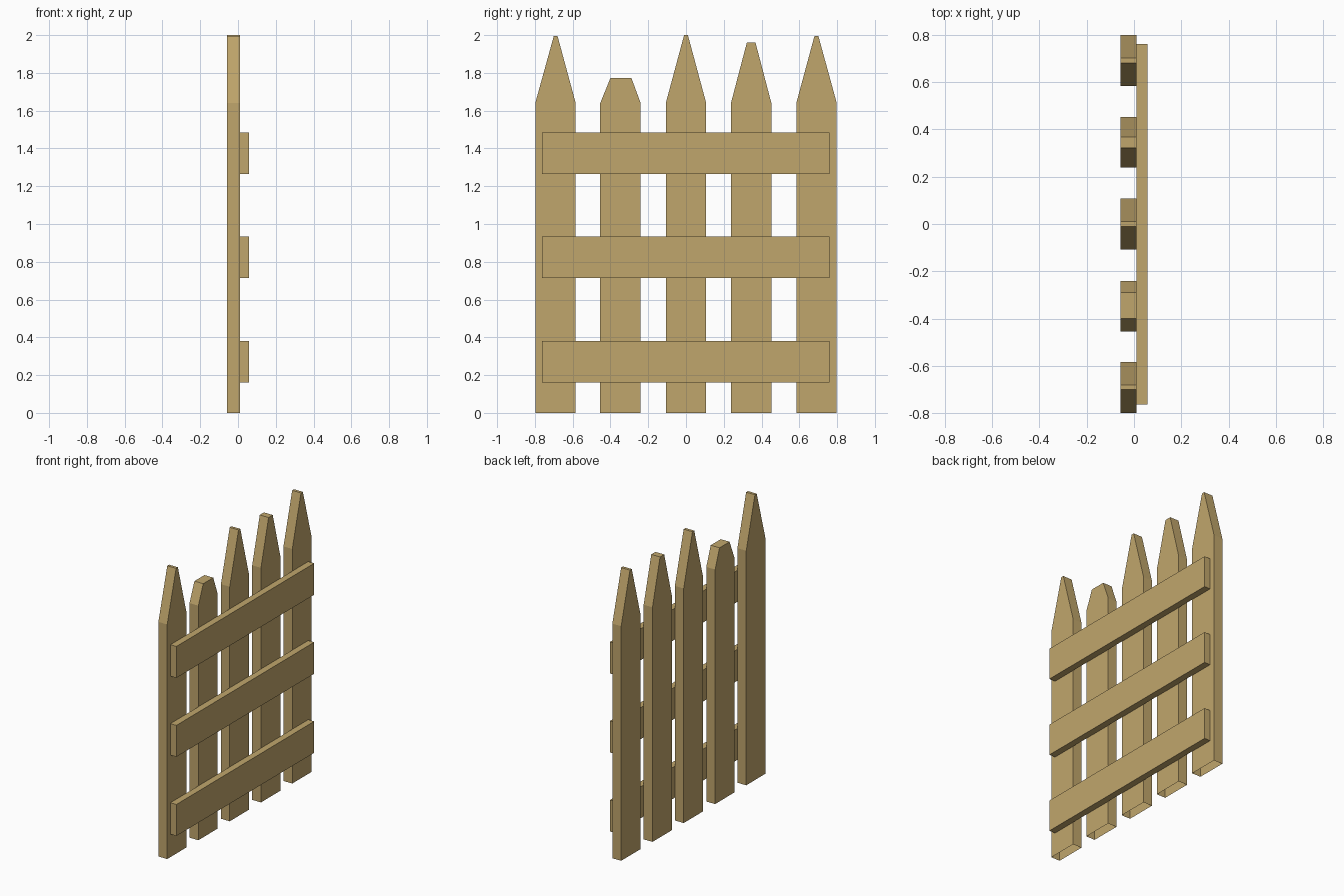
import bpy, bmesh

if "Cube" in bpy.data.objects:
    bpy.data.objects.remove(bpy.data.objects["Cube"])

wood = bpy.data.materials.new("wood")
wood.diffuse_color = (0.53, 0.38, 0.15, 1)
wood.use_nodes = True
wood.node_tree.nodes["Principled BSDF"].inputs["Base Color"].default_value = wood.diffuse_color


def board(name, profile, x0, x1, skip_edge=None):
    """Extrude a (y, z) profile from x0 to x1; one side may be left open."""
    bm = bmesh.new()
    back = [bm.verts.new((x0, y, z)) for y, z in profile]
    front = [bm.verts.new((x1, y, z)) for y, z in profile]
    bm.faces.new(back[::-1])
    bm.faces.new(front)
    n = len(profile)
    for i in range(n):
        if i != skip_edge:
            j = (i + 1) % n
            bm.faces.new((back[i], back[j], front[j], front[i]))
    me = bpy.data.meshes.new(name)
    bm.to_mesh(me)
    bm.free()
    me.materials.append(wood)
    ob = bpy.data.objects.new(name, me)
    bpy.context.collection.objects.link(ob)
    return ob


BACK, JOIN, FRONT = -0.057, 0.011, 0.057
SHOULDER = 1.64

# Pickets: left, right, tip left, tip right, tip height (open underneath)
pickets = [
    (-0.798, -0.584, -0.700, -0.680, 1.995),
    (-0.454, -0.240, -0.400, -0.289, 1.773),
    (-0.107, 0.107, -0.010, 0.010, 2.0),
    (0.238, 0.452, 0.322, 0.368, 1.96),
    (0.584, 0.798, 0.680, 0.701, 1.995),
]
for i, (a, b, ta, tb, top) in enumerate(pickets, 1):
    board(f"picket_{i}",
          [(a, 0), (b, 0), (b, SHOULDER), (tb, top), (ta, top), (a, SHOULDER)],
          BACK, JOIN, skip_edge=0)

# Horizontal rails
for name, z in (("lower", 0.16), ("middle", 0.713), ("upper", 1.265)):
    board(f"{name}_rail",
          [(-0.762, z), (0.76, z), (0.76, z + 0.22), (-0.762, z + 0.22)],
          JOIN, FRONT)
